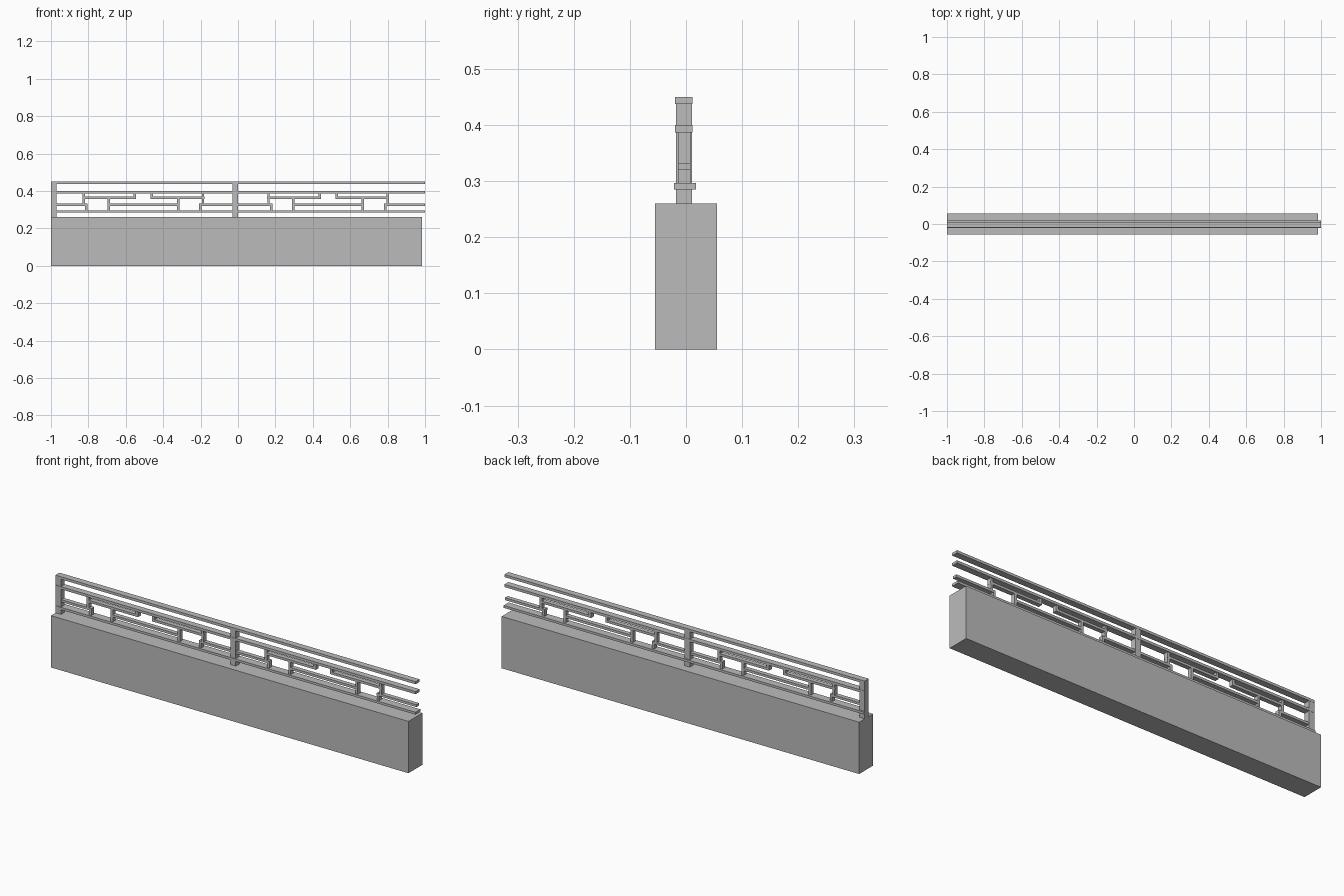
import bpy
import bmesh
from mathutils import Matrix, Vector

cube = bpy.data.objects.get("Cube")
if cube:
    bpy.data.objects.remove(cube, do_unlink=True)

grey = bpy.data.materials.new("plain_grey")
grey.use_nodes = True
colour = (0.5, 0.5, 0.5, 1)
grey.diffuse_color = colour
grey.node_tree.nodes["Principled BSDF"].inputs["Base Color"].default_value = colour


def boxes(name, extents):
    """One object made of boxes, each given as (x range, y range, z range)."""
    bm = bmesh.new()
    for ranges in extents:
        lo, hi = (Vector(corner) for corner in zip(*ranges))
        place = Matrix.Translation((lo + hi) / 2) @ Matrix.Diagonal((*(hi - lo), 1))
        bmesh.ops.create_cube(bm, size=1, matrix=place)
    mesh = bpy.data.meshes.new(name)
    bm.to_mesh(mesh)
    bm.free()
    mesh.materials.append(grey)
    obj = bpy.data.objects.new(name, mesh)
    bpy.context.collection.objects.link(obj)


# Solid base wall
boxes("base_wall", [((-1, 0.985), (-0.055, 0.055), (0, 0.26))])

# Posts: one at the end, one in the middle
POST_Y = (-0.018, 0.011)
boxes("end_post", [((-1, -0.97), POST_Y, (0.26, 0.449))])
boxes("middle_post", [((-0.03, 0), POST_Y, (0.26, 0.449))])

# Long rails
RAIL_Y = (-0.02, 0.012)
TOP_RAIL, UPPER_RAIL, LOWER_RAIL = (0.437, 0.45), (0.387, 0.4), (0.285, 0.297)
boxes("top_rail", [((-1, 1), RAIL_Y, TOP_RAIL)])
boxes("upper_rail", [((-1, 1), RAIL_Y, UPPER_RAIL)])
boxes("lower_rail", [((-1, 1), (-0.021, 0.018), LOWER_RAIL)])

# Fretwork panels, mirrored about the centre of each bay
BAR_Y = (-0.014, 0.008)
HIGH, LOW = (0.358, 0.37), (0.32, 0.332)
CEILING, FLOOR = UPPER_RAIL[0], LOWER_RAIL[1]
W = 0.0065  # half width of an upright


def fretwork(name, centre, left_end, right_end):
    bars = [((centre - 0.19, centre + 0.19), BAR_Y, LOW)]
    for side, end in ((-1, left_end), (1, right_end)):
        def across(a, b):
            return tuple(sorted((centre + side * a, centre + side * b)))

        def upright(offset, low, high):
            bars.append((across(offset - W, offset + W), BAR_Y, (low, high)))

        bars.append((across(0.04, 0.326), BAR_Y, HIGH))
        bars.append((across(0.298, side * (end - centre)), BAR_Y, LOW))
        upright(0.046, HIGH[0], CEILING)
        upright(0.319, LOW[0], CEILING)
        upright(0.305, FLOOR, LOW[1])
        upright(0.186, FLOOR, HIGH[0])
    boxes(name, bars)


fretwork("right_fretwork", -0.506, -0.97, -0.03)
fretwork("left_fretwork", 0.482, 0, 1)
